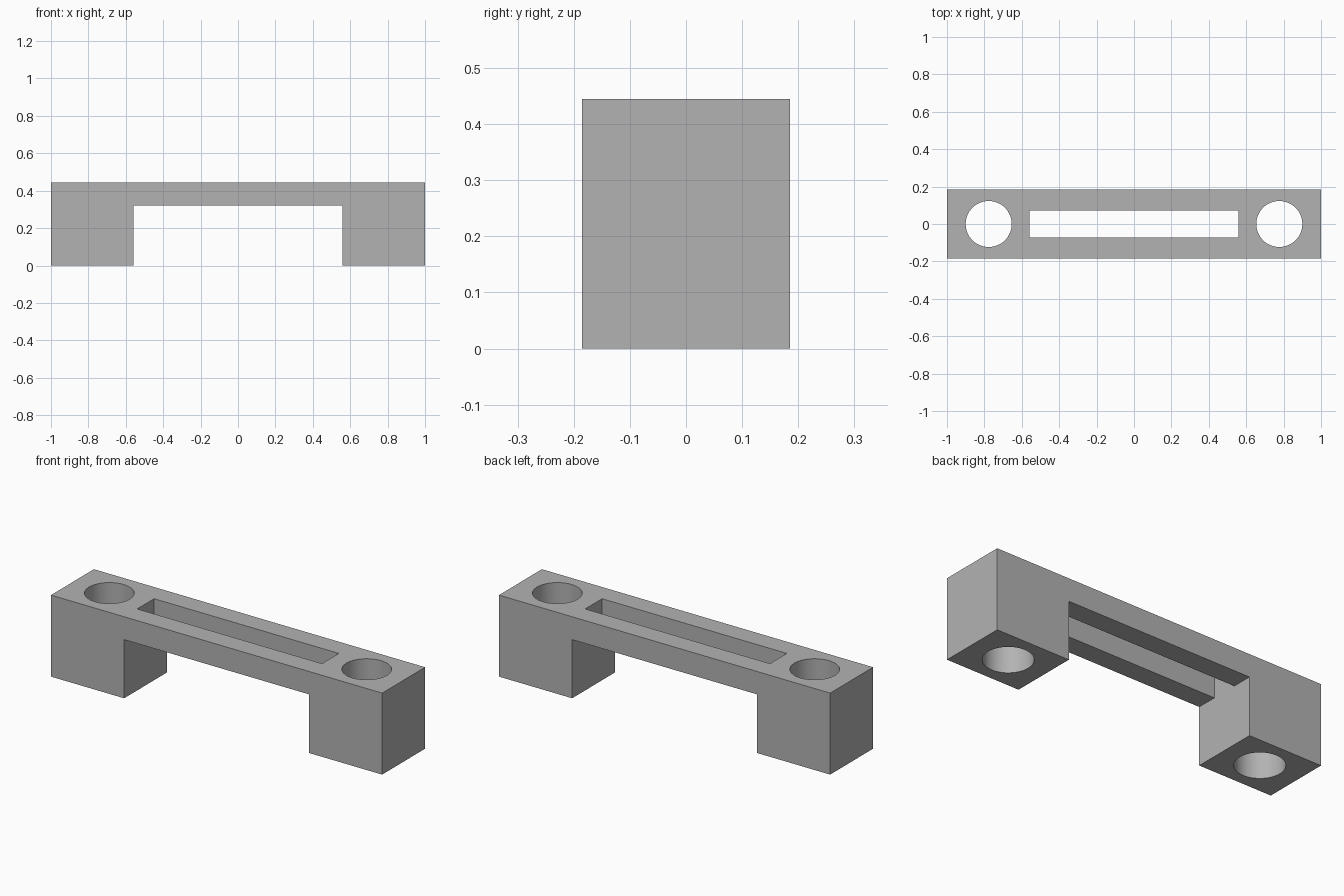
import bpy
import bmesh
import math
from mathutils import Matrix

cube = bpy.data.objects.get("Cube")
if cube:
    bpy.data.objects.remove(cube, do_unlink=True)

HALF_DEPTH = 0.185
HEIGHT = 0.445
UNDERSIDE = 0.32
GAP = 0.558          # half the opening between the legs, also half the slot length
SLOT = 0.073         # half the slot width
BORE_X, BORE_R = 0.777, 0.123

grey = bpy.data.materials.new("grey")
grey.use_nodes = True
colour = (0.45, 0.45, 0.45, 1)
grey.diffuse_color = colour
grey.node_tree.nodes["Principled BSDF"].inputs["Base Color"].default_value = colour


def make_object(name, bm):
    bmesh.ops.recalc_face_normals(bm, faces=bm.faces)
    mesh = bpy.data.meshes.new(name)
    bm.to_mesh(mesh)
    bm.free()
    mesh.materials.append(grey)
    obj = bpy.data.objects.new(name, mesh)
    bpy.context.collection.objects.link(obj)
    return obj


def extrude_outline(name, points, vector):
    bm = bmesh.new()
    face = bm.faces.new([bm.verts.new(p) for p in points])
    new = bmesh.ops.extrude_face_region(bm, geom=[face])["geom"]
    bmesh.ops.translate(bm, vec=vector,
                        verts=[v for v in new if isinstance(v, bmesh.types.BMVert)])
    return make_object(name, bm)


def cut(body, cutter):
    cutter.hide_render = True
    mod = body.modifiers.new(cutter.name, "BOOLEAN")
    mod.operation = "DIFFERENCE"
    mod.solver = "EXACT"
    mod.object = cutter
    bpy.context.view_layer.objects.active = body
    bpy.ops.object.modifier_apply(modifier=mod.name)
    bpy.data.objects.remove(cutter, do_unlink=True)


# Bridge: arch-shaped front outline pushed through the depth
outline = [(-1, 0), (-GAP, 0), (-GAP, UNDERSIDE), (GAP, UNDERSIDE),
           (GAP, 0), (1, 0), (1, HEIGHT), (-1, HEIGHT)]
bridge = extrude_outline("bridge_bracket",
                         [(x, -HALF_DEPTH, z) for x, z in outline],
                         (0, 2 * HALF_DEPTH, 0))

# Long slot through the crossbar, flush with the inner leg faces
slot_corners = [(-GAP, -SLOT), (GAP, -SLOT), (GAP, SLOT), (-GAP, SLOT)]
cut(bridge, extrude_outline("slot_cutter",
                            [(x, y, UNDERSIDE - 0.1) for x, y in slot_corners],
                            (0, 0, 0.4)))

# Round bore down through each leg
for side in (-1, 1):
    bm = bmesh.new()
    bmesh.ops.create_cone(bm, cap_ends=True, segments=64, radius1=BORE_R,
                          radius2=BORE_R, depth=1,
                          matrix=Matrix.Translation((side * BORE_X, 0, HEIGHT / 2)))
    cut(bridge, make_object("bore_cutter", bm))

# Single colour, smooth bores with crisp edges
bridge.data.materials.clear()
bridge.data.materials.append(grey)
for face in bridge.data.polygons:
    face.material_index = 0
bpy.ops.object.select_all(action="DESELECT")
bridge.select_set(True)
bpy.context.view_layer.objects.active = bridge
bpy.ops.object.shade_smooth_by_angle(angle=math.radians(30))
